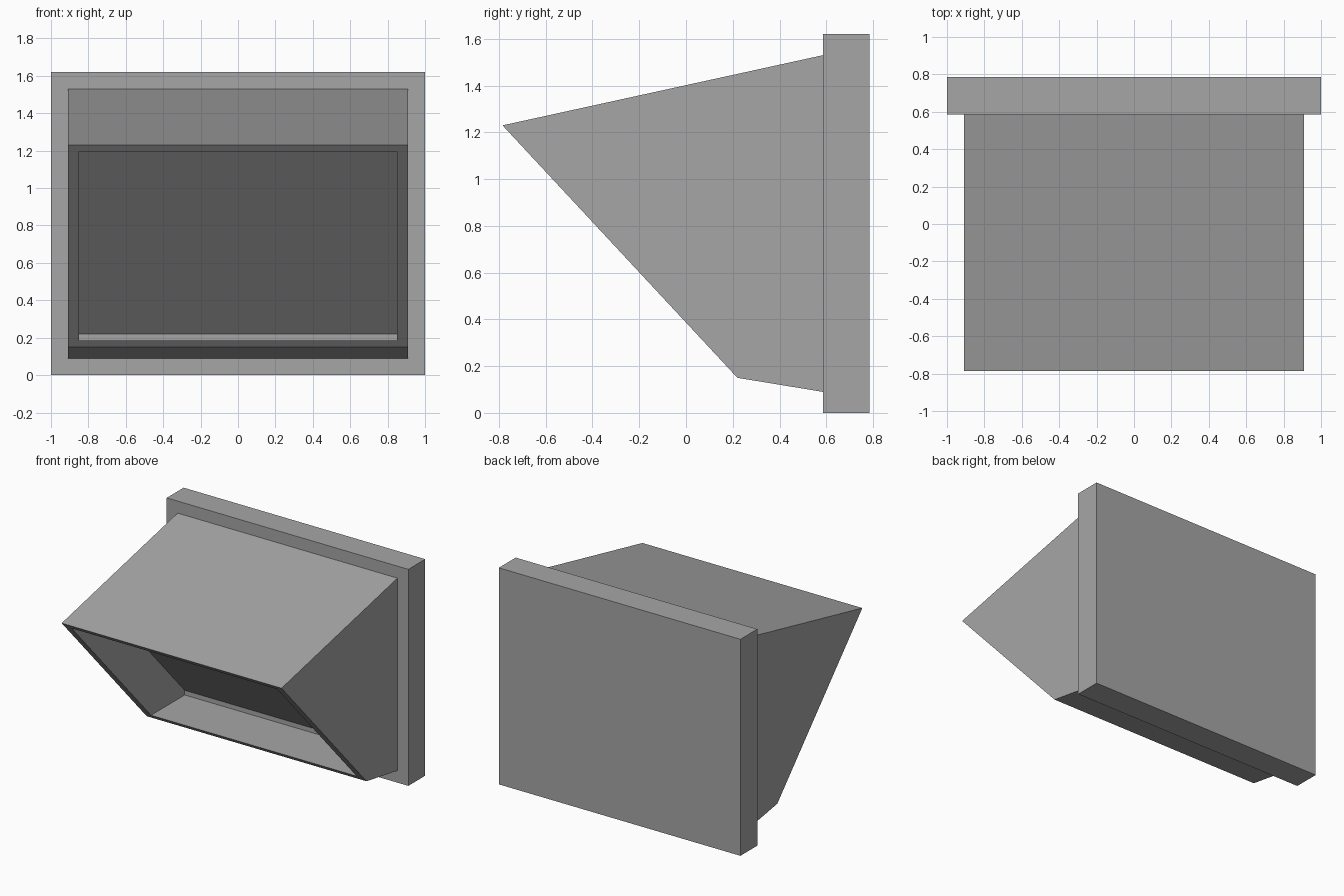
import bpy
import bmesh
from mathutils import Matrix, Vector

cube = bpy.data.objects.get("Cube")
if cube:
    bpy.data.objects.remove(cube, do_unlink=True)

# One plain grey for the whole vent
GREY = (0.38, 0.38, 0.38, 1)
grey = bpy.data.materials.new("plain grey")
grey.use_nodes = True
grey.diffuse_color = GREY
grey.node_tree.nodes["Principled BSDF"].inputs["Base Color"].default_value = GREY


def add_object(name, bm):
    bmesh.ops.recalc_face_normals(bm, faces=bm.faces)
    mesh = bpy.data.meshes.new(name)
    bm.to_mesh(mesh)
    bm.free()
    mesh.materials.append(grey)
    obj = bpy.data.objects.new(name, mesh)
    bpy.context.collection.objects.link(obj)
    return obj


# Wall plate: flat box behind the hood
bm = bmesh.new()
size = Matrix.Diagonal((2, 0.2, 1.62, 1))
bmesh.ops.create_cube(bm, size=1, matrix=Matrix.Translation((0, 0.685, 0.81)) @ size)
add_object("wall_plate", bm)

# Hood: side profile swept across the width
HALF = 0.91
profile = [(0.585, 0.09), (0.22, 0.15), (-0.785, 1.23), (0.585, 1.53)]
bm = bmesh.new()
side = bm.faces.new([bm.verts.new((-HALF, y, z)) for y, z in profile])
swept = bmesh.ops.extrude_face_region(bm, geom=[side], use_keep_orig=True)
bmesh.ops.translate(bm, vec=(2 * HALF, 0, 0),
                    verts=[v for v in swept["geom"] if isinstance(v, bmesh.types.BMVert)])
bmesh.ops.recalc_face_normals(bm, faces=bm.faces)

# Slanted mouth: a thin rim, then a recess pushed straight back
mouth = min(bm.faces, key=lambda f: f.normal.y + f.normal.z)
mouth = bmesh.ops.extrude_discrete_faces(bm, faces=[mouth])["faces"][0]
center = mouth.calc_center_median()
bmesh.ops.scale(bm, vec=(0.935, 0.935, 0.935), verts=mouth.verts,
                space=Matrix.Translation(-center))
mouth = bmesh.ops.extrude_discrete_faces(bm, faces=[mouth])["faces"][0]
bmesh.ops.translate(bm, vec=Vector((0, 0.43, 0)), verts=mouth.verts)

# The open back of the hood sits against the wall plate
back = max(bm.faces, key=lambda f: f.calc_center_median().y)
bmesh.ops.delete(bm, geom=[back], context="FACES_ONLY")
add_object("hood", bm)
